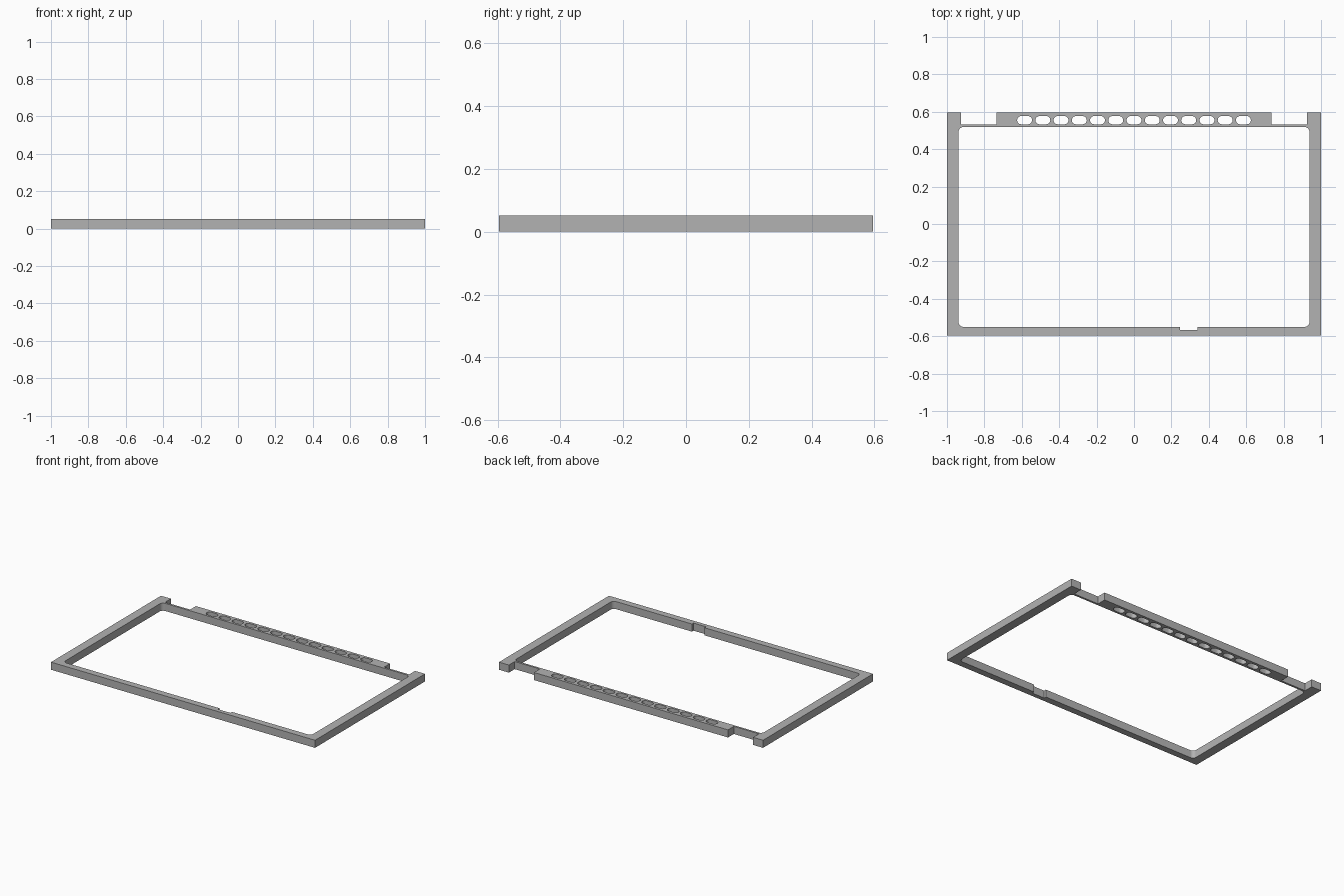
import bpy, bmesh
from math import sin, cos, pi

if "Cube" in bpy.data.objects:
    bpy.data.objects.remove(bpy.data.objects["Cube"], do_unlink=True)

W, D, H = 1.0, 0.595, 0.052

grey = bpy.data.materials.new("plain grey")
grey.use_nodes = True
colour = (0.45, 0.45, 0.45, 1)
grey.diffuse_color = colour
grey.node_tree.nodes["Principled BSDF"].inputs["Base Color"].default_value = colour


def arc(cx, cy, r, start, turn=pi / 2, steps=6):
    """Points on an arc, counter-clockwise."""
    return [(cx + r * cos(start + turn * i / steps),
             cy + r * sin(start + turn * i / steps)) for i in range(steps + 1)]


# Outer outline: two rear notches leave corner posts and a raised vent bar
right_rear = [(W, D), (0.925, D), (0.925, 0.532), (0.735, 0.532), (0.735, D)]
outer = [(-W, -D), (W, -D)] + right_rear + [(-x, y) for x, y in reversed(right_rear)]

# Rounded opening with a small latch notch in the front rail
ix, back, front, r = 0.938, 0.518, -0.55, 0.025
opening = (arc(-ix + r, front + r, r, pi)
           + [(0.245, front), (0.245, -0.567), (0.34, -0.567), (0.34, front)]
           + arc(ix - r, front + r, r, -pi / 2)
           + arc(ix - r, back - r, r, 0)
           + arc(-ix + r, back - r, r, pi / 2))


# Row of rounded vent slots
def slot(cx, cy=0.555, half=0.018, r=0.022):
    return (arc(cx + half, cy, r, -pi / 2, pi, 10)
            + arc(cx - half, cy, r, pi / 2, pi, 10))


loops = [outer, opening] + [slot(0.0975 * i) for i in range(-6, 7)]

# Fill the flat profile and extrude it to the frame height
curve = bpy.data.curves.new("frame_profile", 'CURVE')
curve.dimensions = '2D'
curve.fill_mode = 'BOTH'
curve.extrude = H / 2
for points in loops:
    spline = curve.splines.new('POLY')
    spline.points.add(len(points) - 1)
    for p, (x, y) in zip(spline.points, points):
        p.co = (x, y, H / 2, 1)
    spline.use_cyclic_u = True
frame = bpy.data.objects.new("vented_frame", curve)
bpy.context.collection.objects.link(frame)
frame.location.z = H / 2
bpy.ops.object.select_all(action='DESELECT')
frame.select_set(True)
bpy.context.view_layer.objects.active = frame
bpy.ops.object.convert(target='MESH')
frame = bpy.context.object
frame.name = "vented_frame"

# Weld the caps to the walls and rest the frame on the floor
bm = bmesh.new()
bm.from_mesh(frame.data)
bmesh.ops.remove_doubles(bm, verts=bm.verts, dist=0.0001)
bmesh.ops.recalc_face_normals(bm, faces=bm.faces)
low = min(v.co.z for v in bm.verts)
for v in bm.verts:
    v.co.z -= low
bm.to_mesh(frame.data)
bm.free()
frame.location.z = 0
frame.data.materials.clear()
frame.data.materials.append(grey)
bpy.ops.object.shade_smooth_by_angle(angle=pi / 6)
